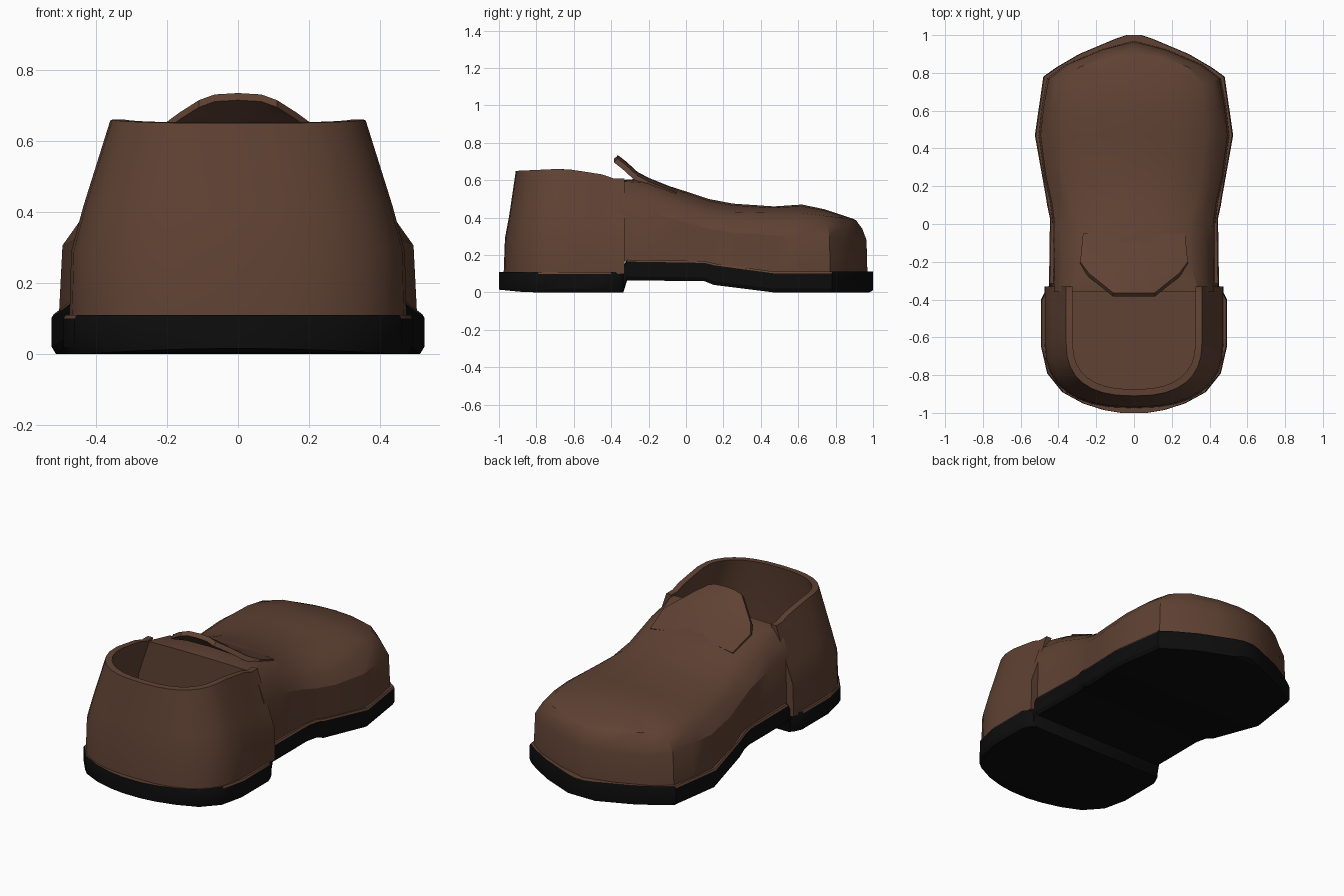
import bpy, bmesh, math

if "Cube" in bpy.data.objects:
    bpy.data.objects.remove(bpy.data.objects["Cube"])


def material(name, rgb):
    m = bpy.data.materials.new(name)
    m.diffuse_color = (*rgb, 1)
    m.use_nodes = True
    m.node_tree.nodes["Principled BSDF"].inputs["Base Color"].default_value = m.diffuse_color
    return m


BROWN = material("brown leather", (0.115, 0.054, 0.033))
BLACK = material("black rubber", (0.004, 0.004, 0.004))


def interp(table, t):
    """Piecewise linear lookup in a list of (key, value)."""
    if t <= table[0][0]:
        return table[0][1]
    for (a, va), (b, vb) in zip(table, table[1:]):
        if t <= b:
            return va + (vb - va) * (t - a) / (b - a)
    return table[-1][1]


def lerp(a, b, t):
    return a + (b - a) * t


def mirrored(half):
    """Close a right-hand half section with its mirror image."""
    return half + [(-x, y, z) for x, y, z in reversed(half) if x > 1e-6 or half[0][0] < 1e-6]


def loft(name, sections, mats, cap_end=True, angle=30):
    """Skin closed sections of equal length and cap the ends."""
    bm = bmesh.new()
    rows = [[bm.verts.new(p) for p in s] for s in sections]
    n = len(rows[0])
    for a, b in zip(rows, rows[1:]):
        for i in range(n):
            j = (i + 1) % n
            bm.faces.new((a[i], a[j], b[j], b[i]))
    bm.faces.new(rows[0])
    if cap_end:
        bm.faces.new(rows[-1])
    return finish(name, bm, mats, angle)


def finish(name, bm, mats, angle=30):
    bmesh.ops.remove_doubles(bm, verts=bm.verts, dist=1e-4)
    bmesh.ops.recalc_face_normals(bm, faces=bm.faces)
    me = bpy.data.meshes.new(name)
    bm.to_mesh(me)
    bm.free()
    ob = bpy.data.objects.new(name, me)
    bpy.context.collection.objects.link(ob)
    for m in mats:
        me.materials.append(m)
    bpy.ops.object.select_all(action='DESELECT')
    ob.select_set(True)
    bpy.context.view_layer.objects.active = ob
    bpy.ops.object.shade_smooth_by_angle(angle=math.radians(angle))
    return ob


# Sole: plan half-widths, with arched top and bottom heights
OUTLINE = [(-1, .07), (-.985, .16), (-.95, .27), (-.89, .38), (-.79, .46), (-.65, .492),
           (-.4, .492), (-.355, .47), (-.335, .452), (-.315, .45), (.03, .445), (.1, .46), (.15, .468),
           (.47, .525), (.78, .48), (.83, .41), (.9, .29), (.98, .10), (1, .04)]
TOP = [(-.355, .11), (-.315, .175), (.1, .168), (.15, .155), (.47, .112), (1, .112)]
BOTTOM = [(-1, .015), (-.85, 0), (-.335, 0), (-.315, .065), (.1, .06), (.15, .04), (.47, 0), (.98, 0), (1, .012)]
sections = []
for y, w in OUTLINE:
    zt, zb = interp(TOP, y), interp(BOTTOM, y)
    sections.append(mirrored([(w - .012, y, zb), (w, y, zb + .02), (w, y, zt - .01), (w - .006, y, zt)]))
sole = loft("sole", sections, [BLACK, BROWN])
for p in sole.data.polygons:          # brown welt on the upper face
    if p.normal.z > .5:
        p.material_index = 1

# Vamp: base x, base y, shoulder-edge x, edge y, edge z, centre z
VAMP = [(.43, -.36, .345, -.36, .595, .600), (.43, -.2, .30, -.22, .585, .610),
        (.43, 0, .295, 0, .50, .54), (.445, .12, .33, .12, .45, .50),
        (.475, .25, .36, .25, .43, .475), (.505, .47, .375, .47, .425, .46),
        (.488, .62, .37, .62, .425, .47), (.46, .77, .36, .74, .41, .445),
        (.36, .845, .29, .83, .40, .415), (.17, .925, .13, .89, .39, .395),
        (0, .97, 0, .91, .385, .385)]
sections = []
for xb, yb, xe, ye, ze, zc in VAMP:
    z0 = interp(TOP, max(yb, -.31)) - .01
    half = [(lerp(xb, xe, t), lerp(yb, ye, t), lerp(z0, ze, h))
            for t, h in ((0, 0), (.08, .63), (.45, .84), (1, 1))]
    half += [(xe * .55, ye, lerp(ze, zc, .8)), (xe * .15, ye, zc)]
    sections.append(half + [(-x, y, z) for x, y, z in reversed(half)])
loft("vamp", sections, [BROWN], cap_end=False)

# Heel counter: walls sweeping round the back, with an open collar
RIM = [(-.91, .65), (-.65, .662), (-.45, .632), (-.39, .61), (-.33, .61)]
LEVELS = [(.475, .975, .10), (.47, .968, .29), (.435, .945, .42), (.36, .91, .66),
          (.325, .875, .66), (.40, .91, .42), (.43, .93, .10)]


def heel_section(s):
    """One closed wall section; s runs from -1 to 1 around the U."""
    pts = []
    for w, back, z in LEVELS:
        if abs(s) > .8:
            x, y = w, -.62 + (abs(s) - .8) / .2 * .29
        else:
            a = abs(s) / .8 * math.pi / 2
            x = w * math.sin(a) ** .8
            y = -.62 - (back - .62) * max(math.cos(a), 0) ** .8
        h = z * interp(RIM, y) / .66 if z > .3 else z
        pts.append((math.copysign(x, s), y, h))
    return pts


steps = [-1, -.96, -.92, -.86] + [i / 10 for i in range(-8, 9)] + [.86, .92, .96, 1]
loft("heel_counter", [heel_section(s) for s in steps], [BROWN])

# Tongue: a thin arched tab rising over the instep (y, z, half-width)
TONGUE = [(-.05, .553, .27), (-.2, .613, .285), (-.26, .645, .24), (-.32, .70, .165), (-.365, .735, .11)]
sections = []
for y, z, w in TONGUE:
    arch = [(w, y, z - .02), (w * .6, y, z - .004), (0, y, z)]
    top = arch + [(-x, yy, zz) for x, yy, zz in reversed(arch[:2])]
    sections.append(top + [(x, yy - .02, zz - .02) for x, yy, zz in reversed(top)])
loft("tongue", sections, [BROWN])
